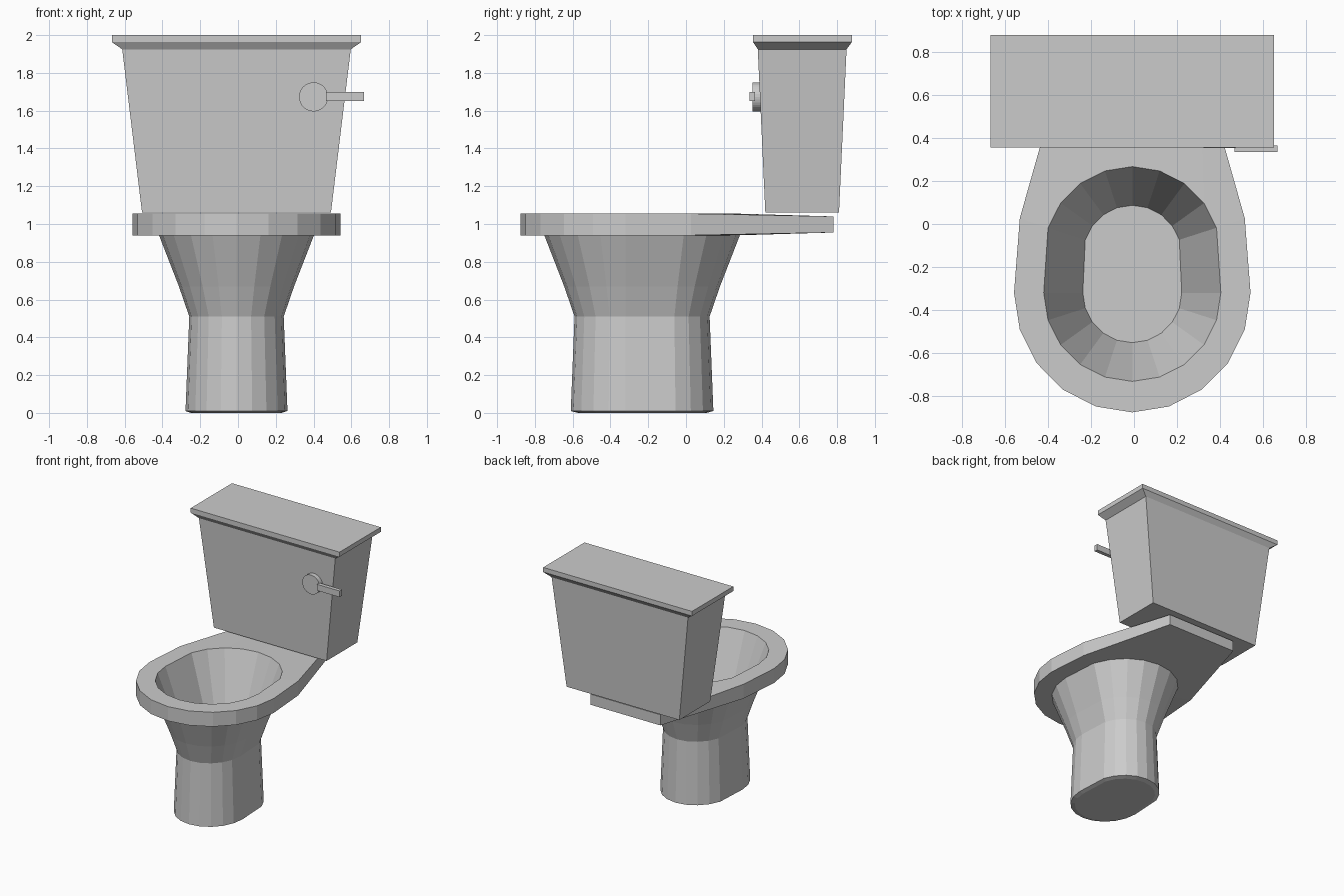
import bpy, bmesh
from math import sin, cos, pi, radians
from mathutils import Matrix

if "Cube" in bpy.data.objects:
    bpy.data.objects.remove(bpy.data.objects["Cube"])

CX = -0.008      # bowl and tank axis
N = 20           # sides of the bowl


def make(name, bm):
    bmesh.ops.recalc_face_normals(bm, faces=bm.faces[:])
    me = bpy.data.meshes.new(name)
    bm.to_mesh(me)
    bm.free()
    ob = bpy.data.objects.new(name, me)
    bpy.context.collection.objects.link(ob)
    return ob


def loft(name, rings, cap_start=True, cap_end=True, closed=False):
    """Skin a list of equal-length point rings."""
    bm = bmesh.new()
    vs = [[bm.verts.new(p) for p in r] for r in rings]
    n = len(vs[0])
    pairs = list(zip(vs, vs[1:])) + ([(vs[-1], vs[0])] if closed else [])
    for a, b in pairs:
        for i in range(n):
            j = (i + 1) % n
            bm.faces.new((a[i], a[j], b[j], b[i]))
    if cap_start and not closed:
        bm.faces.new(vs[0])
    if cap_end and not closed:
        bm.faces.new(vs[-1])
    return make(name, bm)


def oval(r, z, ry=None):
    """20-gon whose rear half is pushed back, starting at the front."""
    ry = ry or r
    pts = []
    for i in range(N):
        a = 2 * pi * i / N
        y = -0.32 - ry * cos(a) + (0.175 if 5 < i < 15 else 0)
        pts.append((CX + r * sin(a), y, z))
    return pts


def rim_outline(z, z_back):
    """Rim edge: oval front, straight tapered shelf under the tank."""
    pts = oval(0.55, z, 0.556)
    for i in range(7, 14):
        pts[i] = (CX + 0.31 * (10 - i) / 3, 0.78, z_back)
    return pts


def rect(x, y0, y1, z):
    return [(CX - x, y0, z), (CX + x, y0, z), (CX + x, y1, z), (CX - x, y1, z)]


# pedestal with the hollow bowl inside
loft("bowl_and_pedestal", [
    oval(0.24, 0.0, 0.253), oval(0.27, 0.01, 0.29), oval(0.25, 0.51, 0.27),
    oval(0.305, 0.67, 0.325), oval(0.41, 0.94, 0.43), oval(0.412, 1.055, 0.412),
    oval(0.23, 0.58, 0.232)])

# flat rim with rear shelf
loft("rim", [rim_outline(0.94, 0.955), rim_outline(1.055, 1.04),
             oval(0.412, 1.055), oval(0.412, 0.94)], closed=True)

# tapered tank and flared lid
loft("tank", [rect(0.50, 0.42, 0.81, 1.06), rect(0.605, 0.38, 0.85, 1.925)])
loft("tank_lid", [rect(0.605, 0.38, 0.85, 1.925), rect(0.66, 0.355, 0.878, 1.963),
                  rect(0.66, 0.355, 0.878, 2.0)])

# flush handle: round boss and lever
bm = bmesh.new()
bmesh.ops.create_cone(bm, cap_ends=True, segments=32, radius1=0.077, radius2=0.077, depth=0.06,
                      matrix=Matrix.Translation((0.4, 0.383, 1.673)) @ Matrix.Rotation(radians(90), 4, 'X'))
make("handle_boss", bm)
bm = bmesh.new()
bmesh.ops.create_cube(bm, size=1, matrix=Matrix.Translation((0.567, 0.35, 1.675))
                      @ Matrix.Diagonal((0.2, 0.03, 0.05, 1)))
make("handle_lever", bm)
